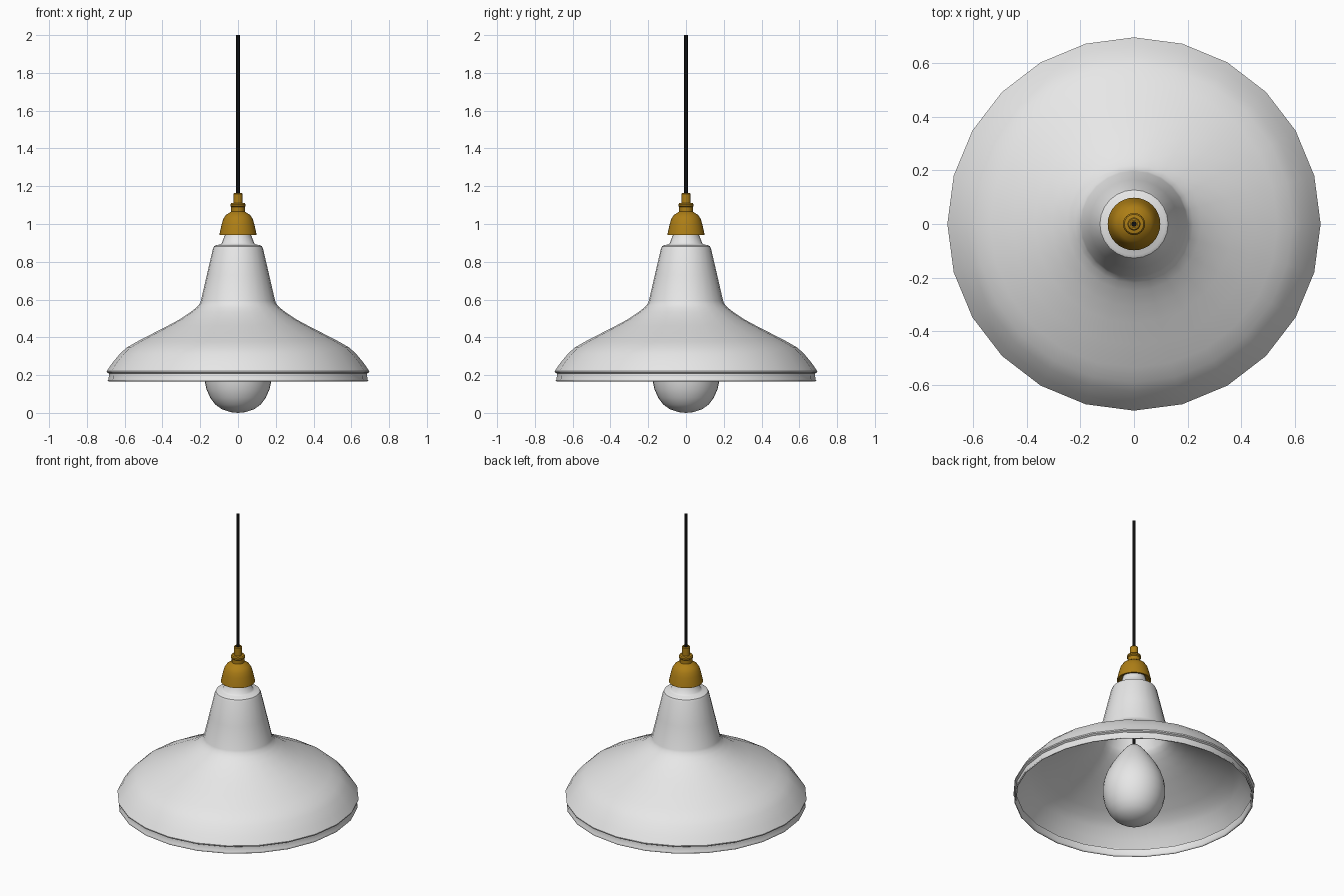
import bpy, bmesh, math


def material(name, rgb):
    m = bpy.data.materials.new(name)
    m.diffuse_color = (*rgb, 1)
    return m


WHITE = material("white enamel", (0.8, 0.8, 0.8))
BRASS = material("brass", (0.42, 0.21, 0.008))
BLACK = material("black cable", (0.004, 0.004, 0.004))


def lathe(name, profile, mat, sides=24, angle=40, thickness=0):
    """Revolve (radius, height) points round z; zero radius closes to a point."""
    bm = bmesh.new()
    rings = []
    for r, z in profile:
        if r == 0:
            rings.append([bm.verts.new((0, 0, z))] * sides)
        else:
            rings.append([bm.verts.new((r * math.cos(2 * math.pi * i / sides),
                                        r * math.sin(2 * math.pi * i / sides), z))
                          for i in range(sides)])
    for a, b in zip(rings, rings[1:]):
        for i in range(sides):
            j = (i + 1) % sides
            bm.faces.new(list(dict.fromkeys((a[i], a[j], b[j], b[i]))))
    # profiles run from bottom to top along the outside, so normals face out
    me = bpy.data.meshes.new(name)
    bm.to_mesh(me)
    bm.free()
    me.materials.append(mat)
    ob = bpy.data.objects.new(name, me)
    bpy.context.collection.objects.link(ob)
    bpy.ops.object.select_all(action='DESELECT')
    ob.select_set(True)
    bpy.context.view_layer.objects.active = ob
    bpy.ops.object.shade_smooth_by_angle(angle=math.radians(angle))
    if thickness:
        s = ob.modifiers.new("wall", 'SOLIDIFY')
        s.thickness = thickness
        s.offset = -1
    return ob


# Shade: rolled rim, bell, tapered neck and collar
lathe("shade", [
    (0.690, 0.170), (0.685, 0.178), (0.683, 0.208), (0.694, 0.214), (0.695, 0.221),
    (0.665, 0.265), (0.625, 0.313), (0.590, 0.345), (0.535, 0.377), (0.450, 0.421),
    (0.370, 0.462), (0.307, 0.496), (0.250, 0.534), (0.220, 0.558), (0.203, 0.578),
    (0.197, 0.592), (0.165, 0.730), (0.133, 0.868), (0.127, 0.882), (0.115, 0.889),
    (0.095, 0.891), (0.086, 0.898), (0.070, 0.940), (0.066, 0.965)],
    WHITE, angle=35, thickness=0.008)

# Brass lamp holder cap with stepped cable grip
lathe("holder_cap", [
    (0, 0.960), (0.084, 0.960), (0.088, 0.943), (0.098, 0.943), (0.097, 0.952),
    (0.086, 1.000), (0.078, 1.027), (0.064, 1.048), (0.045, 1.060), (0.036, 1.066),
    (0.036, 1.090), (0.041, 1.095), (0.041, 1.103), (0.036, 1.110), (0.024, 1.112),
    (0.024, 1.160), (0.020, 1.165), (0.014, 1.165), (0.014, 1.140), (0, 1.140)],
    BRASS, sides=32, angle=35)

# Pear-shaped bulb
lathe("bulb", [
    (0, 0), (0.040, 0.004), (0.085, 0.019), (0.120, 0.044), (0.147, 0.080),
    (0.167, 0.125), (0.178, 0.175), (0.180, 0.220), (0.173, 0.270), (0.157, 0.320),
    (0.132, 0.370), (0.100, 0.420), (0.068, 0.465), (0.038, 0.500), (0.015, 0.515),
    (0, 0.518)], WHITE, sides=32, angle=60)

# Cable from ceiling down to the bulb
lathe("cable", [(0, 0.505), (0.010, 0.505), (0.010, 2.0), (0, 2.0)], BLACK, sides=12)
